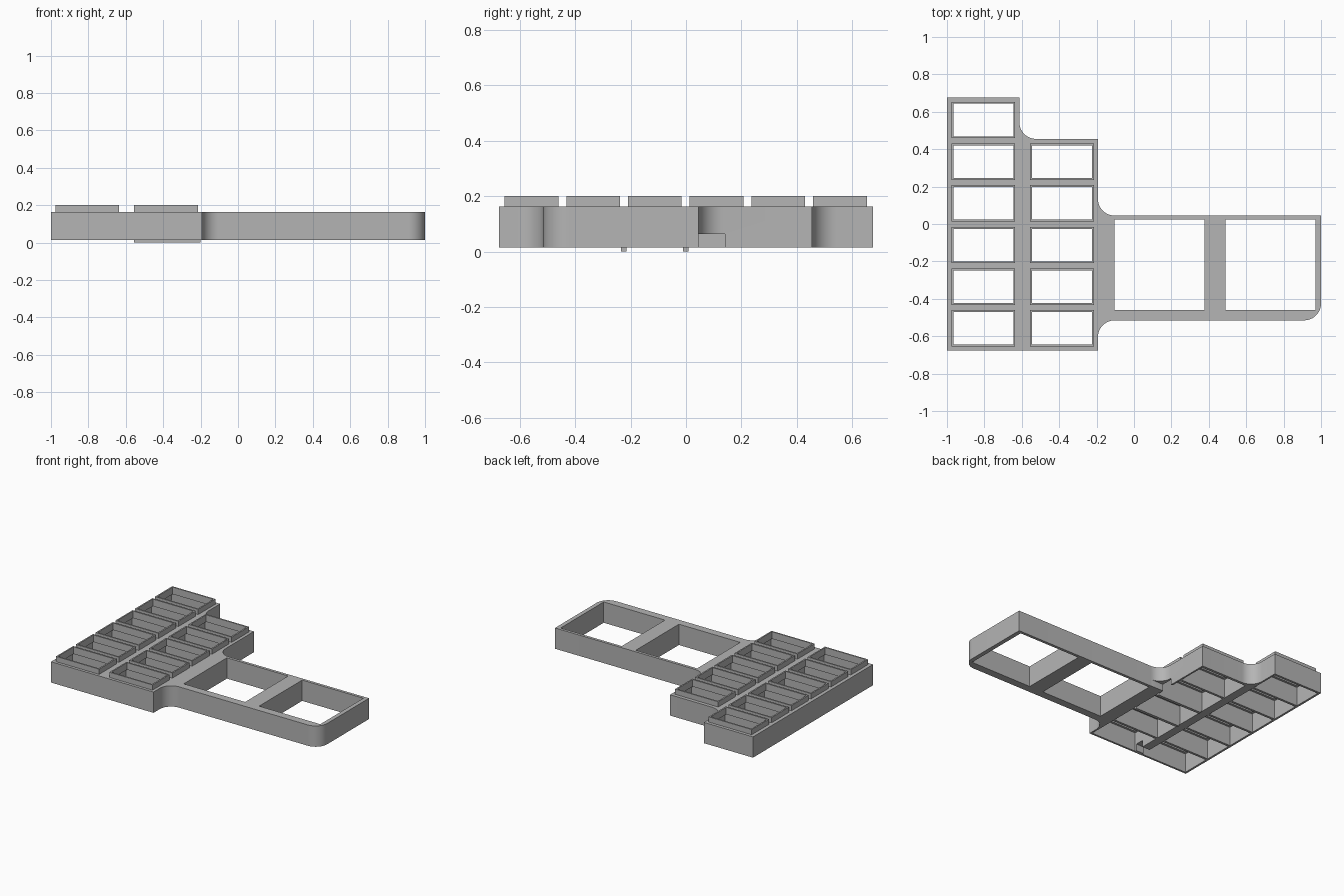
import bpy, bmesh, math
from mathutils import Vector

cube = bpy.data.objects.get("Cube")
if cube:
    bpy.data.objects.remove(cube, do_unlink=True)

grey = bpy.data.materials.new("light grey")
grey.use_nodes = True
GREY = (0.46, 0.46, 0.46, 1)
grey.diffuse_color = GREY
grey.node_tree.nodes["Principled BSDF"].inputs["Base Color"].default_value = GREY

BOTTOM, TOP, RIM_TOP = 0.015, 0.163, 0.2
RADIUS = 0.09


def make_object(name, bm):
    bmesh.ops.recalc_face_normals(bm, faces=bm.faces)
    mesh = bpy.data.meshes.new(name)
    bm.to_mesh(mesh)
    bm.free()
    mesh.materials.append(grey)
    obj = bpy.data.objects.new(name, mesh)
    bpy.context.collection.objects.link(obj)
    return obj


def boxes(name, extents):
    """One mesh of separate boxes, each given as x, y and z ranges."""
    bm = bmesh.new()
    for ranges in extents:
        verts = bmesh.ops.create_cube(bm, size=1)["verts"]
        for v in verts:
            v.co = Vector([lo + (c + 0.5) * (hi - lo) for c, (lo, hi) in zip(v.co, ranges)])
    return make_object(name, bm)


def cut(obj, cutter):
    mod = obj.modifiers.new("cut", "BOOLEAN")
    mod.operation = "DIFFERENCE"
    mod.solver = "EXACT"
    mod.object = cutter
    bpy.context.view_layer.objects.active = obj
    bpy.ops.object.modifier_apply(modifier=mod.name)


def rounded(prev, corner, nxt, steps=12):
    """Arc that replaces a right-angled corner, convex or concave."""
    a = (prev - corner).normalized() * RADIUS
    b = (nxt - corner).normalized() * RADIUS
    angles = [math.pi / 2 * i / steps for i in range(steps + 1)]
    return [corner + a * (1 - math.sin(t)) + b * (1 - math.cos(t)) for t in angles]


# Plate outline; the flag marks rounded corners
outline = [(-1, -.675, 0), (-.193, -.675, 0), (-.193, -.515, 1), (1, -.515, 1),
           (1, .045, 0), (-.193, .045, 1), (-.193, .455, 0), (-.613, .455, 1),
           (-.613, .675, 0), (-1, .675, 0)]
corners = [Vector((x, y, BOTTOM)) for x, y, _ in outline]
path = []
for i, (_, _, is_round) in enumerate(outline):
    nxt = corners[(i + 1) % len(corners)]
    path += rounded(corners[i - 1], corners[i], nxt) if is_round else [corners[i]]
bm = bmesh.new()
face = bm.faces.new([bm.verts.new(p) for p in path])
walls = bmesh.ops.extrude_face_region(bm, geom=[face])
bmesh.ops.translate(bm, vec=(0, 0, TOP - BOTTOM),
                    verts=[v for v in walls["geom"] if isinstance(v, bmesh.types.BMVert)])
plate = make_object("base_plate", bm)

# Two columns of cells, six and five rows
cells = [(cx, -.558 + .2228 * row) for cx, rows in ((-.805, 6), (-.385, 5)) for row in range(rows)]


def cell_boxes(name, half_x, half_y, z):
    return boxes(name, [((x - half_x, x + half_x), (y - half_y, y + half_y), z) for x, y in cells])


rims = cell_boxes("cell_rims", .17, .097, (TOP, RIM_TOP))
holes = cell_boxes("cell_hole_cutter", .16, .087, (-1, 1))
cavities = cell_boxes("cell_cavity_cutter", .18, .103, (-1, .15))
windows = boxes("window_cutter", [((-.105, .378), (-.46, .025), (-1, 1)),
                                  ((.488, .97), (-.46, .025), (-1, 1))])
notches = boxes("wire_notch_cutter", [((-.225, -.09), (.046, .14), (-1, .063)),
                                      ((-.65, -.54), (-.65, -.59), (-1, .063))])
for cutter in (cavities, holes, windows, notches):
    cut(plate, cutter)
cut(rims, holes)
for cutter in (cavities, holes, windows, notches):
    bpy.data.objects.remove(cutter, do_unlink=True)

# Thin ribs under the dividers of the second column
boxes("bottom_ribs", [((-.555, -.2), (y - .01, y + .01), (0, BOTTOM)) for y in (-.224, -.001)])

# Smooth the rounded corners only
bpy.ops.object.select_all(action="DESELECT")
plate.select_set(True)
bpy.context.view_layer.objects.active = plate
bpy.ops.object.shade_smooth_by_angle(angle=math.radians(30))
